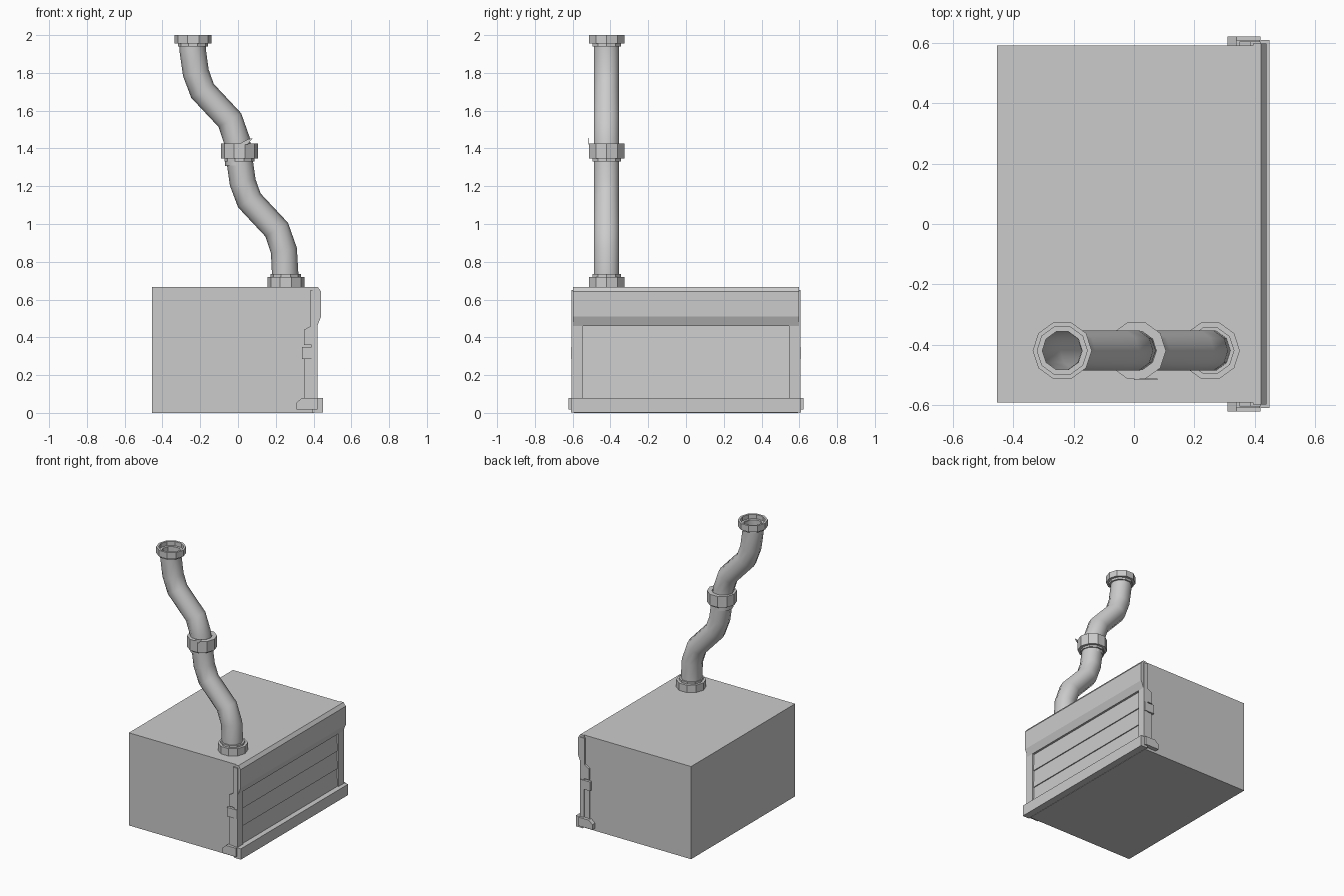
import bpy, bmesh, math
from mathutils import Vector

cube = bpy.data.objects.get("Cube")
if cube:
    bpy.data.objects.remove(cube, do_unlink=True)

grey = bpy.data.materials.new("painted_grey")
grey.use_nodes = True
COLOUR = (0.6, 0.6, 0.6, 1)
grey.diffuse_color = COLOUR
grey.node_tree.nodes["Principled BSDF"].inputs["Base Color"].default_value = COLOUR

SIDES = 10
PIPE_Y = -0.42


def finish(name, bm, smooth=False, recalc=True):
    if recalc:
        bmesh.ops.recalc_face_normals(bm, faces=bm.faces)
    mesh = bpy.data.meshes.new(name)
    bm.to_mesh(mesh)
    bm.free()
    mesh.materials.append(grey)
    obj = bpy.data.objects.new(name, mesh)
    bpy.context.collection.objects.link(obj)
    if smooth:
        bpy.ops.object.select_all(action='DESELECT')
        obj.select_set(True)
        bpy.context.view_layer.objects.active = obj
        bpy.ops.object.shade_smooth_by_angle(angle=math.radians(50))
    return obj


def extrude(name, profile, y0, y1):
    """Solid from an (x, z) outline swept along y."""
    bm = bmesh.new()
    rows = [[bm.verts.new((x, y, z)) for x, z in profile] for y in (y0, y1)]
    n = len(profile)
    for row in rows:
        bm.faces.new(row)
    for i in range(n):
        j = (i + 1) % n
        bm.faces.new((rows[0][i], rows[0][j], rows[1][j], rows[1][i]))
    return finish(name, bm)


def box(name, x0, x1, y0, y1, z0, z1):
    return extrude(name, [(x0, z0), (x1, z0), (x1, z1), (x0, z1)], y0, y1)


def bridge(bm, rings, closed=False):
    last = len(rings) if closed else len(rings) - 1
    for k in range(last):
        a, b = rings[k], rings[(k + 1) % len(rings)]
        for i in range(SIDES):
            j = (i + 1) % SIDES
            bm.faces.new((a[i], a[j], b[j], b[i]))


def ring(bm, centre, across, radius):
    angles = [math.tau * i / SIDES for i in range(SIDES)]
    return [bm.verts.new(centre + radius * (math.cos(a) * across + math.sin(a) * Vector((0, 1, 0))))
            for a in angles]


def collar(name, x, profile):
    """Closed lathed ring from a (radius, z) outline."""
    bm = bmesh.new()
    rings = [ring(bm, Vector((x, PIPE_Y, z)), Vector((1, 0, 0)), r) for r, z in profile]
    bridge(bm, rings, closed=True)
    return finish(name, bm)


def pipe(name, path, radius):
    """Thin double-walled tube with mitred bends, open at both ends."""
    pts = [Vector((x, PIPE_Y, z)) for x, z in path]
    up = Vector((0, 0, 1))
    bm = bmesh.new()
    walls = []
    for r in (radius, radius - 0.004):
        rings = []
        for i, p in enumerate(pts):
            before = (p - pts[i - 1]).normalized() if i else up
            after = (pts[i + 1] - p).normalized() if i < len(pts) - 1 else up
            t = (before + after).normalized()
            rings.append(ring(bm, p, Vector((t.z, 0, -t.x)), r))
        walls.append(rings)
    bridge(bm, walls[0] + walls[1][::-1], closed=True)
    return finish(name, bm, smooth=True)


# Cabinet and its overhanging hood
box("cabinet", -0.455, 0.40, -0.592, 0.592, 0, 0.667)
extrude("hood", [(0.395, 0.46), (0.42, 0.46), (0.44, 0.51), (0.44, 0.643),
                 (0.422, 0.667), (0.395, 0.667)], -0.598, 0.598)
box("bottom_rail", 0.395, 0.45, -0.61, 0.61, 0.002, 0.08)

# Slatted panel, each slat leaning out at its foot
slat_height = (0.46 - 0.08) / 3
for i in range(3):
    z = 0.08 + i * slat_height
    extrude("panel_slat", [(0.395, z), (0.412, z), (0.405, z + slat_height),
                           (0.395, z + slat_height)], -0.545, 0.545)

# Posts, clamps and feet on both ends
for side, s in (("right", -1), ("left", 1)):
    box(side + "_post", 0.395, 0.42, s * 0.545, s * 0.6, 0.08, 0.46)
    extrude(side + "_upper_bracket", [(0.42, 0.36), (0.35, 0.36), (0.35, 0.44), (0.385, 0.46),
                                      (0.385, 0.65), (0.42, 0.65)], s * 0.59, s * 0.605)
    box(side + "_clamp", 0.338, 0.418, s * 0.59, s * 0.61, 0.285, 0.35)
    box(side + "_lower_bracket", 0.35, 0.39, s * 0.59, s * 0.6, 0.08, 0.285)
    box(side + "_lower_strip", 0.39, 0.42, s * 0.59, s * 0.605, 0.08, 0.36)
    extrude(side + "_foot", [(0.31, 0.018), (0.42, 0.018), (0.42, 0.08), (0.34, 0.08),
                             (0.31, 0.055)], s * 0.59, s * 0.622)

# Chimney sections share one bent path
bend = [(0.25, 0.68), (0.25, 0.73), (0.243, 0.86), (0.205, 0.97), (0.06, 1.125),
        (0.025, 1.22), (0.008, 1.34)]
pipe("lower_pipe", bend, 0.07)
pipe("upper_pipe", [(x - 0.248, z + 0.58) for x, z in bend[1:]] + [(-0.24, 1.965)], 0.07)

# Collars with narrow necks
IN, NECK, RIM = 0.066, 0.08, 0.098
collar("base_collar", 0.253, [(IN, 0.665), (RIM, 0.665), (RIM, 0.72), (NECK, 0.72),
                              (NECK, 0.734), (IN, 0.734)])
collar("middle_collar", 0.008, [(IN, 1.332), (NECK, 1.332), (NECK, 1.346), (RIM, 1.346),
                                (RIM, 1.425), (IN, 1.425)])
collar("top_collar", -0.238, [(IN, 1.94), (NECK, 1.94), (NECK, 1.955), (RIM, 1.955),
                              (RIM, 2.0), (0.083, 2.0), (0.083, 1.97), (IN, 1.97)])

# Small bent tab on the middle collar
extrude("collar_tab", [(0.0, 1.42), (0.05, 1.42), (0.078, 1.455), (0.05, 1.448)], -0.517, -0.513)
